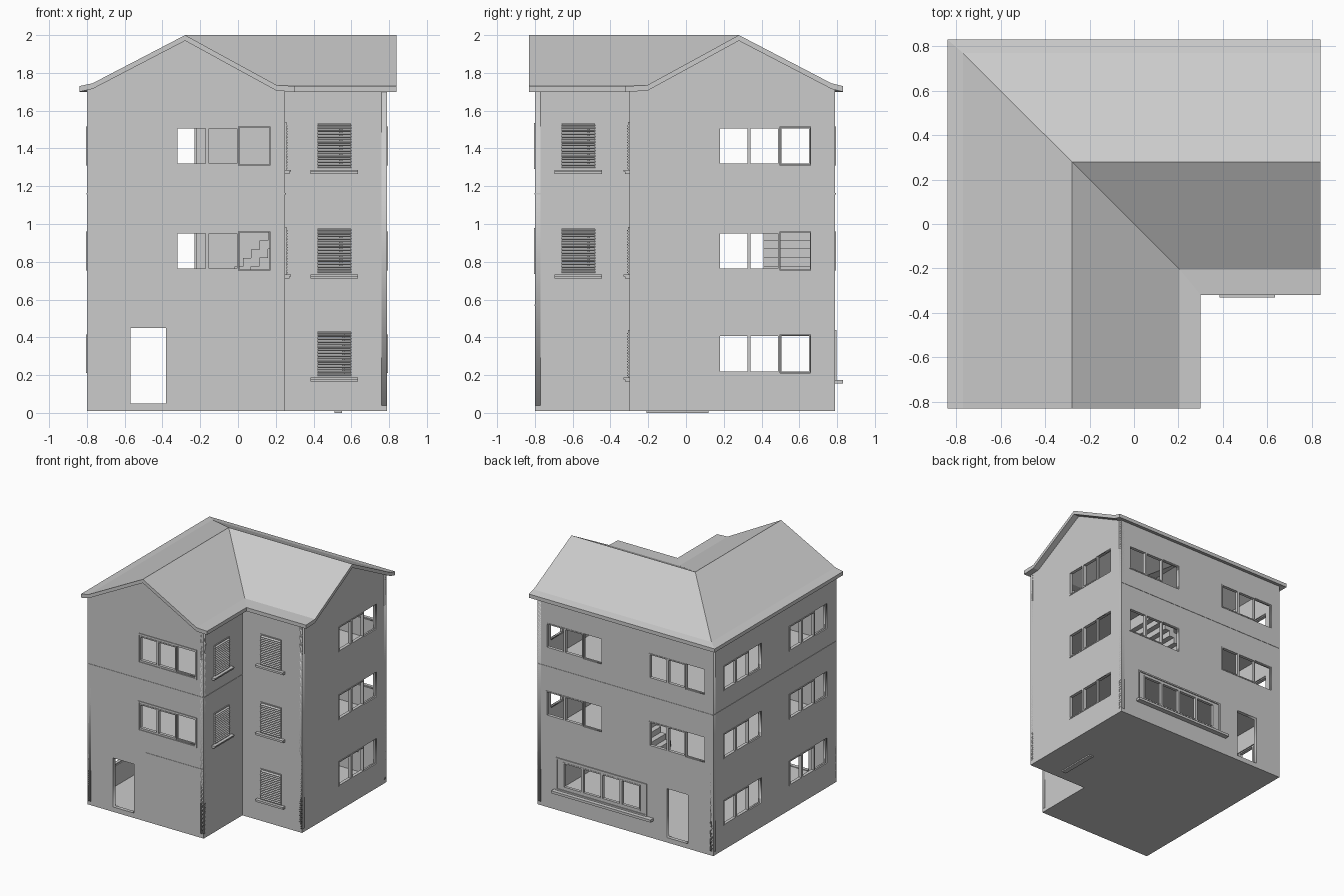
import bpy, bmesh
from mathutils import Matrix, Vector

if "Cube" in bpy.data.objects:
    bpy.data.objects.remove(bpy.data.objects["Cube"])

T = 0.03                      # wall thickness
FLOORS = (0.0, 0.545, 1.10)   # storey offsets


def finish(name, bm):
    bmesh.ops.remove_doubles(bm, verts=bm.verts, dist=1e-5)
    bmesh.ops.recalc_face_normals(bm, faces=bm.faces)
    me = bpy.data.meshes.new(name)
    bm.to_mesh(me)
    bm.free()
    ob = bpy.data.objects.new(name, me)
    bpy.context.collection.objects.link(ob)
    return ob


def frame(u, n, off):
    """Wall frame: local x along the wall, y up, z outwards."""
    U, N = Vector(u), Vector(n)
    m = Matrix((U, Vector((0, 0, 1)), N)).transposed().to_4x4()
    m.translation = N * off
    return m


WORLD = Matrix.Identity(4)
FRONT = frame((1, 0, 0), (0, -1, 0), 0.80)
FRONT_IN = frame((1, 0, 0), (0, -1, 0), 0.30)
RIGHT = frame((0, 1, 0), (1, 0, 0), 0.79)
RIGHT_IN = frame((0, 1, 0), (1, 0, 0), 0.25)
BACK = frame((-1, 0, 0), (0, 1, 0), 0.79)
LEFT = frame((0, -1, 0), (-1, 0, 0), 0.80)


def box(bm, m, u0, u1, z0, z1, d0, d1, tilt=0):
    loc = Matrix.Translation(((u0 + u1) / 2, (z0 + z1) / 2, (d0 + d1) / 2))
    size = Matrix.Diagonal((u1 - u0, z1 - z0, d1 - d0, 1))
    bmesh.ops.create_cube(bm, size=1, matrix=m @ loc @ Matrix.Rotation(tilt, 4, 'X') @ size)


def ring(bm, m, u0, u1, z0, z1, w, d0, d1):
    box(bm, m, u0, u1, z0, z0 + w, d0, d1)
    box(bm, m, u0, u1, z1 - w, z1, d0, d1)
    box(bm, m, u0, u0 + w, z0 + w, z1 - w, d0, d1)
    box(bm, m, u1 - w, u1, z0 + w, z1 - w, d0, d1)


def wall(name, m, outline, holes):
    """Wall panel with openings, made from a filled 2D curve."""
    cu = bpy.data.curves.new(name + "_outline", 'CURVE')
    cu.dimensions, cu.fill_mode, cu.extrude = '2D', 'BOTH', T / 2
    rects = [[(a, c), (b, c), (b, d), (a, d)] for a, b, c, d in holes]
    for pts in [outline] + rects:
        sp = cu.splines.new('POLY')
        sp.points.add(len(pts) - 1)
        sp.use_cyclic_u = True
        for p, (x, y) in zip(sp.points, pts):
            p.co = (x, y, 0, 1)
    tmp = bpy.data.objects.new(name + "_outline", cu)
    bpy.context.collection.objects.link(tmp)
    bpy.context.view_layer.update()
    me = bpy.data.meshes.new_from_object(tmp.evaluated_get(bpy.context.evaluated_depsgraph_get()))
    bm = bmesh.new()
    bm.from_mesh(me)
    bm.transform(m @ Matrix.Translation((0, 0, -T / 2)))
    bpy.data.objects.remove(tmp)
    bpy.data.curves.remove(cu)
    bpy.data.meshes.remove(me)
    finish(name, bm)


def slab(name, z0, z1, i):
    """L-shaped slab inset by i."""
    pts = [(-.8 + i, -.8 + i), (.25 - i, -.8 + i), (.25 - i, -.3 + i),
           (.79 - i, -.3 + i), (.79 - i, .79 - i), (-.8 + i, .79 - i)]
    bm = bmesh.new()
    f = bm.faces.new([bm.verts.new((x, y, z0)) for x, y in pts])
    ex = bmesh.ops.extrude_face_region(bm, geom=[f])['geom']
    bmesh.ops.translate(bm, vec=(0, 0, z1 - z0), verts=[v for v in ex if isinstance(v, bmesh.types.BMVert)])
    if not f.is_valid or len(bm.faces) < 8:
        bm.faces.new([v for v in bm.verts if abs(v.co.z - z0) < 1e-6])
    finish(name, bm)


def rect(a, b, top=1.715):
    return [(a, .04), (b, .04), (b, top), (a, top)]


# openings per wall: (u0, u1, z0, z1)
def per_floor(u0, u1, z0, z1, floors=FLOORS):
    return [(u0, u1, z0 + f, z1 + f) for f in floors]


front_win = per_floor(-.33, .17, .21, .415, FLOORS[1:])
right_win = per_floor(.17, .66, .21, .415)
back_win = per_floor(.22, .72, .21, .415, FLOORS[1:]) + per_floor(-.71, -.21, .21, .415, FLOORS[1:])
left_win = per_floor(-.66, -.17, .21, .415) + per_floor(.19, .68, .21, .415)
shop_win = (-.56, .14, .205, .415)
blind_a = per_floor(.42, .60, .19, .435)
blind_b = per_floor(-.66, -.48, .19, .435, FLOORS[1:])

# walls, two of them with gables
gable = [(.25, 1.705), (.2, 1.71), (-.28, 1.975), (-.765, 1.72), (-.8, 1.71)]
wall("front_wall", FRONT, [(-.8, .04), (.25, .04)] + gable, front_win + [(-.57, -.38, .05, .45)])
wall("right_wall", RIGHT, [(.79, .04), (-.3, .04), (-.3, 1.705)] +
     [(-x, z) for x, z in gable[1:4]] + [(.79, 1.71)], right_win)
wall("back_wall", BACK, rect(-.79, .8), back_win + [shop_win, (.38, .57, .05, .45)])
wall("left_wall", LEFT, rect(-.79, .8), left_win)
wall("inner_front_wall", FRONT_IN, rect(.25 - T, .79), blind_a)
wall("inner_right_wall", RIGHT_IN, rect(-.8, -.3 + T), blind_b)

# floors
slab("base_slab", .01, .045, 0)
slab("first_floor", .57, .59, .01)
slab("second_floor", 1.14, 1.16, .01)
bm = bmesh.new()
box(bm, WORLD, .51, .55, -.21, .12, 0, .012)
finish("base_strip", bm)

# window frames with three sashes each
for name, m, wins in (("front", FRONT, front_win), ("right", RIGHT, right_win),
                      ("back", BACK, back_win), ("left", LEFT, left_win)):
    bm = bmesh.new()
    for a, b, c, d in wins:
        w = (b - a) / 3
        for i in range(3):
            ring(bm, m, a + i * w, a + (i + 1) * w, c, d, .009 if i < 2 else .004, -.022, .004 if i < 2 else -.01)
        if name == "front":
            ring(bm, m, a - .012, b + .018, c - .02, d + .02, .012, -.005, .005)
    finish(name + "_window_frames", bm)

# wide ground floor window at the back
bm = bmesh.new()
a, b, c, d = shop_win
for i in range(4):
    ring(bm, BACK, a + i * .175, a + (i + 1) * .175, c, d, .01, -.022, .002)
ring(bm, BACK, -.62, .20, .175, .44, .012, -.005, .008)
box(bm, BACK, -.64, .26, .155, .175, -.005, .04)
finish("wide_window", bm)

# louvred windows with sills
for name, m, wins in (("inner_front", FRONT_IN, blind_a), ("inner_right", RIGHT_IN, blind_b)):
    bm = bmesh.new()
    for a, b, c, d in wins:
        ring(bm, m, a - .004, b + .004, c - .003, d + .004, .008, -.02, .006)
        for i in range(16):
            z = c + .01 + i * .0148
            box(bm, m, a, b, z - .003, z + .003, -.003, .013, .5)
        box(bm, m, a - .035, b + .035, c - .024, c - .012, -.005, .022)
        box(bm, m, a - .035, b + .035, c - .012, c - .003, -.005, .03)
    finish(name + "_louvres", bm)

# thin string courses
bm = bmesh.new()
for m, a, b, z in ((FRONT, -.8, .25, 1.16), (BACK, -.79, .8, 1.16), (LEFT, -.79, .8, 1.16),
                   (RIGHT_IN, -.8, -.3, 1.16), (FRONT, -.27, .25, .57)):
    box(bm, m, a, b, z - .004, z + .004, -.005, .003)
finish("string_courses", bm)

# staircase on the first floor
bm = bmesh.new()
for i in range(12):
    x, z = -.15 + i * .044, .59 + i * .046
    box(bm, WORLD, x, x + .044, .41, .72, max(.59, z - .045), z + .046)
finish("staircase", bm)

# roof: one section swept along the L with a mitred corner
top = [(-.84, 1.73), (-.77, 1.745), (-.28, 2.0), (.205, 1.735), (.3, 1.73)]
section = top + [(x, z - .03) for x, z in reversed(top)]
bm = bmesh.new()
rows = [[bm.verts.new(v) for v in vs] for vs in (
    [(p, -.83, z) for p, z in section],
    [(p, min(-p, .83) - (.02 if p == .3 else 0), z) for p, z in section],
    [(.84, min(-p, .83) - (.02 if p == .3 else 0), z) for p, z in section])]
n = len(section)
for r0, r1 in zip(rows, rows[1:]):
    for i in range(n):
        j = (i + 1) % n
        bm.faces.new((r0[i], r0[j], r1[j], r1[i]))
for r in (rows[0], rows[2]):
    for i in range(n // 2 - 1):
        bm.faces.new((r[i], r[i + 1], r[n - 2 - i], r[n - 1 - i]))
finish("roof", bm)
